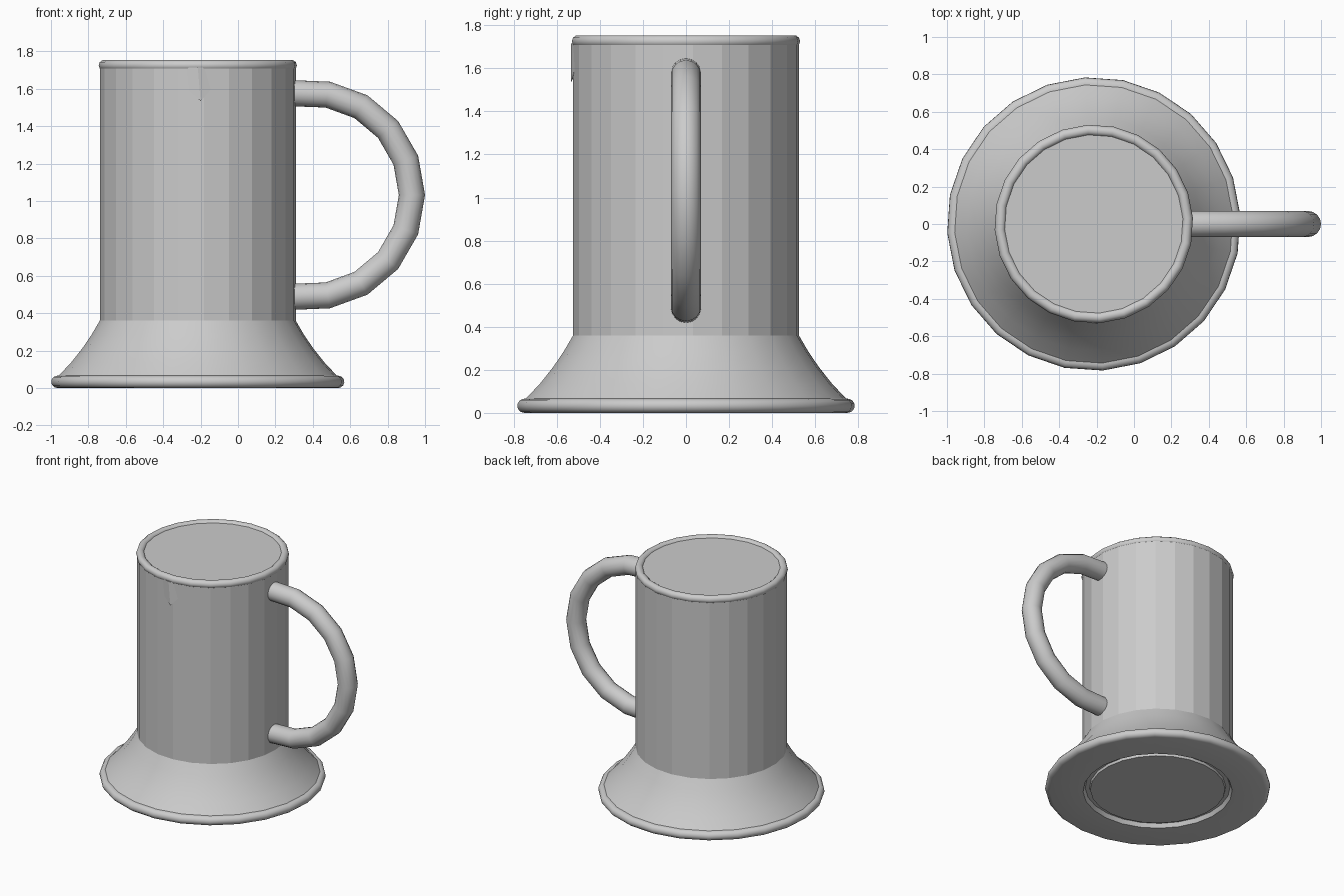
import bpy, bmesh, math
from mathutils import Vector

if "Cube" in bpy.data.objects:
    bpy.data.objects.remove(bpy.data.objects["Cube"], do_unlink=True)

CX = -0.215          # axis of the vessel
SIDES = 24
TURN = math.radians(3.5)

grey = bpy.data.materials.new("plain grey")
grey.use_nodes = True
grey.diffuse_color = (0.6, 0.6, 0.6, 1)
grey.node_tree.nodes["Principled BSDF"].inputs["Base Color"].default_value = (0.6, 0.6, 0.6, 1)


def finish(name, bm, smooth):
    bmesh.ops.recalc_face_normals(bm, faces=bm.faces)
    mesh = bpy.data.meshes.new(name)
    bm.to_mesh(mesh)
    bm.free()
    mesh.materials.append(grey)
    ob = bpy.data.objects.new(name, mesh)
    bpy.context.collection.objects.link(ob)
    if smooth:
        bpy.ops.object.select_all(action='DESELECT')
        ob.select_set(True)
        bpy.context.view_layer.objects.active = ob
        bpy.ops.object.shade_smooth_by_angle(angle=math.radians(40))
    return ob


def bridge(bm, rings):
    for a, b in zip(rings, rings[1:]):
        n = len(a)
        for i in range(n):
            bm.faces.new((a[i], a[(i + 1) % n], b[(i + 1) % n], b[i]))


def lathe(name, profile, smooth=True, closed=False, cap_first=False, cap_last=False):
    bm = bmesh.new()
    rings = []
    for r, z in profile:
        angles = [TURN + math.tau * i / SIDES for i in range(SIDES)]
        rings.append([bm.verts.new((CX + r * math.cos(a), r * math.sin(a), z)) for a in angles])
    bridge(bm, rings + rings[:1] if closed else rings)
    if cap_first:
        bm.faces.new(rings[0])
    if cap_last:
        bm.faces.new(rings[-1])
    return finish(name, bm, smooth)


def arc(r, z, radius, start, end, steps):
    turns = [math.radians(start + (end - start) * i / steps) for i in range(steps + 1)]
    return [(r + radius * math.cos(t), z + radius * math.sin(t)) for t in turns]


# Flared foot with rolled edge and a shallow groove underneath
foot = [(0.47, 0.012), (0.475, 0.03), (0.505, 0.03), (0.52, 0.0)]
foot += arc(0.752, 0.033, 0.033, -90, 80, 6)
foot += [(0.745, 0.066), (0.68, 0.135), (0.62, 0.21), (0.57, 0.283), (0.525, 0.36)]
lathe("flared_foot", foot, cap_first=True)

# Straight faceted body
lathe("body", [(0.525, 0.34), (0.525, 1.725)], smooth=False)

# Rolled rim and the flat surface inside it
lathe("rim", arc(0.502, 1.725, 0.029, 0, 324, 9), closed=True)
lathe("top_surface", [(0.49, 1.72), (0.478, 1.738)], smooth=False, cap_last=True)

# Curved handle swept around a half circle
bm = bmesh.new()
centre, bend, tube = Vector((0.385, 0, 1.032)), 0.545, 0.07
path = [(Vector((0.27, 0, centre.z + bend)), Vector((0, 0, 1)))]
for deg in range(80, -81, -20):
    t = math.radians(deg)
    out = Vector((math.cos(t), 0, math.sin(t)))
    path.append((centre + out * bend, out))
path.append((Vector((0.27, 0, centre.z - bend)), Vector((0, 0, -1))))
rings = []
for p, out in path:
    angles = [math.tau * i / 16 for i in range(16)]
    rings.append([bm.verts.new(p + tube * (out * math.cos(a) + Vector((0, 1, 0)) * math.sin(a)))
                  for a in angles])
bridge(bm, rings)
bm.faces.new(rings[0])
bm.faces.new(rings[-1])
finish("handle", bm, True)

# Small pouring lip below the rim at the front
bm = bmesh.new()
left, right, back, front, tip = [bm.verts.new(c) for c in (
    (-0.04, -0.485, 1.715), (-0.40, -0.485, 1.715), (CX, -0.45, 1.715),
    (CX, -0.533, 1.715), (-0.2, -0.533, 1.535))]
for face in ((left, front, tip), (front, right, tip), (right, back, tip),
             (back, left, tip), (left, back, right, front)):
    bm.faces.new(face)
finish("pouring_lip", bm, False)
